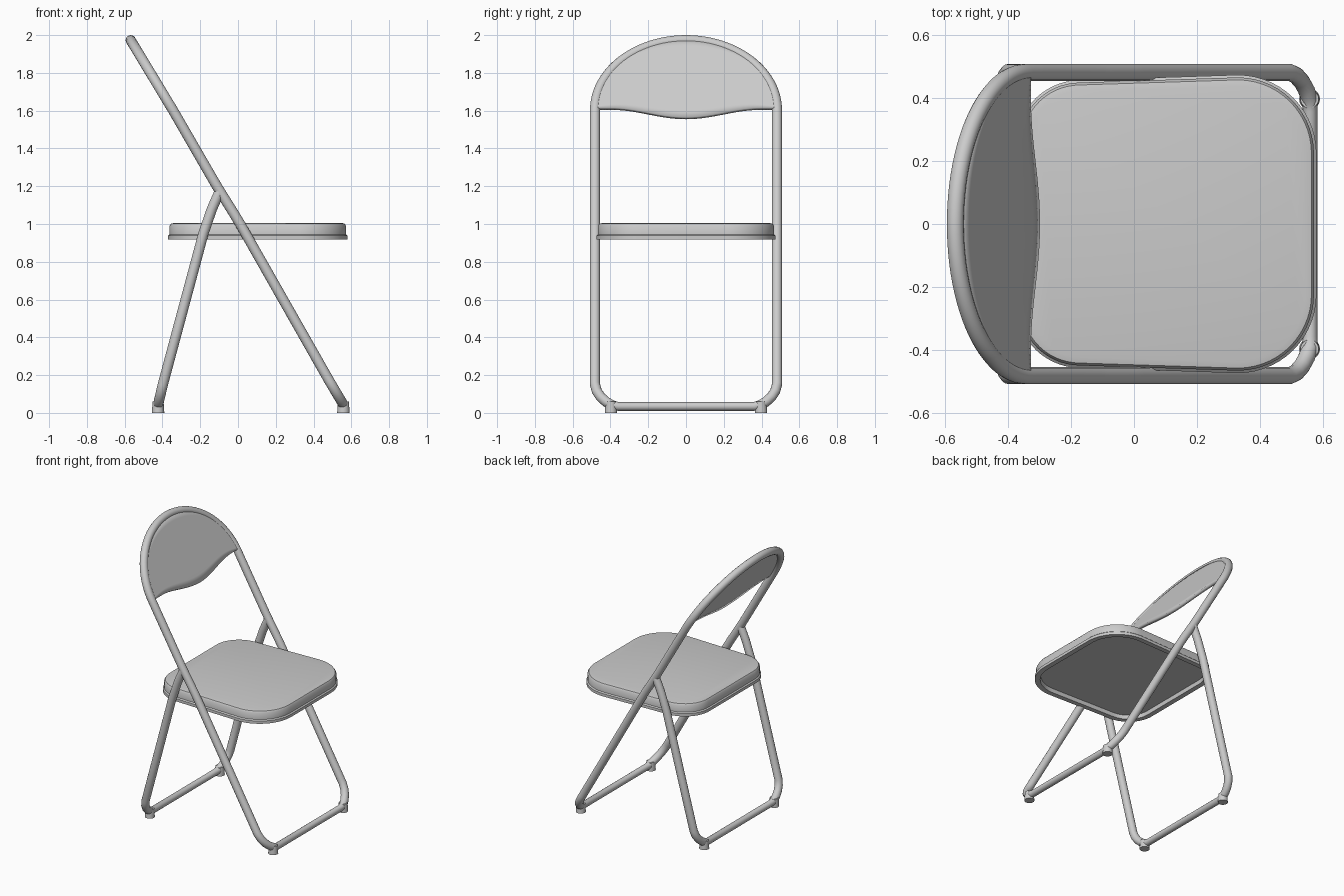
import bpy, bmesh
from math import sin, cos, pi, sqrt

if "Cube" in bpy.data.objects:
    bpy.data.objects.remove(bpy.data.objects["Cube"])

HALF = 0.482                      # tube centre line, half width
SIDE = [(0.04, 0.56), (0.17, 0.483), (1.02, 0.0), (1.2, -0.112), (1.6, -0.343), (1.973, -0.568)]
REAR = [(0.04, -0.424), (0.15, -0.398), (0.95, -0.183), (1.08, -0.138), (1.17, -0.098)]
BEND = [(0.15, 0.482), (0.115, 0.472), (0.085, 0.452), (0.06, 0.425), (0.042, 0.395), (0.034, 0.36)]


def lean(z, prof):
    """x position of a leaning tube at height z"""
    z = min(max(z, prof[0][0]), prof[-1][0])
    for (z0, x0), (z1, x1) in zip(prof, prof[1:]):
        if z <= z1:
            return x0 + (x1 - x0) * (z - z0) / (z1 - z0)


def arch(y):
    return 1.6 + 0.373 * sqrt(max(0, 1 - (y / HALF) ** 2))


def tube(name, pts, cyclic):
    cu = bpy.data.curves.new(name, 'CURVE')
    cu.dimensions = '3D'
    cu.bevel_depth = 0.027
    cu.bevel_resolution = 6
    cu.use_fill_caps = True
    sp = cu.splines.new('POLY')
    sp.points.add(len(pts) - 1)
    for p, co in zip(sp.points, pts):
        p.co = (*co, 1)
        p.radius = 0.85 if co[2] < 0.038 else 1.0   # thinner floor bar
    sp.use_cyclic_u = cyclic
    ob = bpy.data.objects.new(name, cu)
    bpy.context.collection.objects.link(ob)
    return ob


def finish(name, bm, angle=0.6):
    bmesh.ops.recalc_face_normals(bm, faces=bm.faces)
    me = bpy.data.meshes.new(name)
    bm.to_mesh(me)
    bm.free()
    ob = bpy.data.objects.new(name, me)
    bpy.context.collection.objects.link(ob)
    bpy.ops.object.select_all(action='DESELECT')
    ob.select_set(True)
    bpy.context.view_layer.objects.active = ob
    bpy.ops.object.shade_smooth_by_angle(angle=angle)
    return ob


def mirror_y(half):
    return half + [(x, -y, z) for x, y, z in reversed(half)]


# Main frame: one closed loop of back arch, long sides and front floor bar
half = [(lean(z, SIDE), y, z) for z, y in reversed(BEND)]
half += [(lean(z, SIDE), HALF, z) for z in (0.17, 0.6, 1.0, 1.04, 1.18, 1.22, 1.5)]
for i in range(24):
    t = pi / 2 * i / 24
    z = 1.6 + 0.373 * sin(t)
    half.append((lean(z, SIDE), HALF * cos(t), z))
half.append((lean(1.973, SIDE), 0.01, 1.973))
tube("main_frame", mirror_y(half), True)

# Rear legs: U shape hinged on the frame
half = [(lean(z, REAR), HALF, z) for z in (1.17, 1.13, 1.08, 1.0, 0.95, 0.5)]
half += [(lean(z, REAR), y, z) for z, y in BEND]
tube("rear_legs", mirror_y(half), False)

# Feet
for label, x in (("front", 0.558), ("rear", -0.423)):
    for side, y in (("left", -0.397), ("right", 0.397)):
        bm = bmesh.new()
        bmesh.ops.create_cone(bm, cap_ends=True, segments=24, radius1=0.033, radius2=0.029, depth=0.06)
        bmesh.ops.translate(bm, verts=bm.verts, vec=(x, y, 0.03))
        finish(f"{label}_foot_{side}", bm)


# Seat: rounded outline swept through a padded top, lip and recessed underside
def outline(d):
    pts = []
    for sx, sy, a0 in ((1, 1, 0), (-1, 1, 90), (-1, -1, 180), (1, -1, 270)):
        r = 0.25 if sx > 0 else 0.2
        cx = 0.58 - r if sx > 0 else -0.37 + r
        for i in range(15):
            a = (a0 + 90 * i / 14) * pi / 180
            x = cx + (r - d) * cos(a)
            y = sy * (0.474 - r) + (r - d) * sin(a)
            if sx < 0:
                y *= 0.965        # slightly narrower at the back
            pts.append((x, y))
    return pts


bm = bmesh.new()
rings = []
for d, z in ((0.035, 1.006), (0.016, 1.002), (0.008, 0.99), (0.008, 0.945), (0.0, 0.938),
             (0.0, 0.918), (0.035, 0.918), (0.04, 0.945)):
    rings.append([bm.verts.new((x, y, z)) for x, y in outline(d)])
for a, b in zip(rings, rings[1:]):
    for i in range(len(a)):
        j = (i + 1) % len(a)
        bm.faces.new((a[i], a[j], b[j], b[i]))
bm.faces.new(rings[0])
bm.faces.new(rings[-1])
finish("seat", bm)

# Backrest panel: fills the arch, with a wavy lower edge
bm = bmesh.new()
cols, rows = 40, 10
grid = []
for i in range(cols + 1):
    y = -0.472 * cos(pi * i / cols)
    low = 1.58 - 0.025 * cos(pi * min(1, abs(y) / 0.4))
    col = []
    for k in range(rows + 1):
        z = low + (arch(y) - low) * k / rows
        col.append(bm.verts.new((lean(z, SIDE) + 0.009, y, z + 0.005)))
    grid.append(col)
for a, b in zip(grid, grid[1:]):
    for k in range(rows):
        bm.faces.new((a[k], b[k], b[k + 1], a[k + 1]))
panel = finish("backrest_panel", bm)
mod = panel.modifiers.new("thickness", 'SOLIDIFY')
mod.thickness = 0.022
mod.offset = 0
